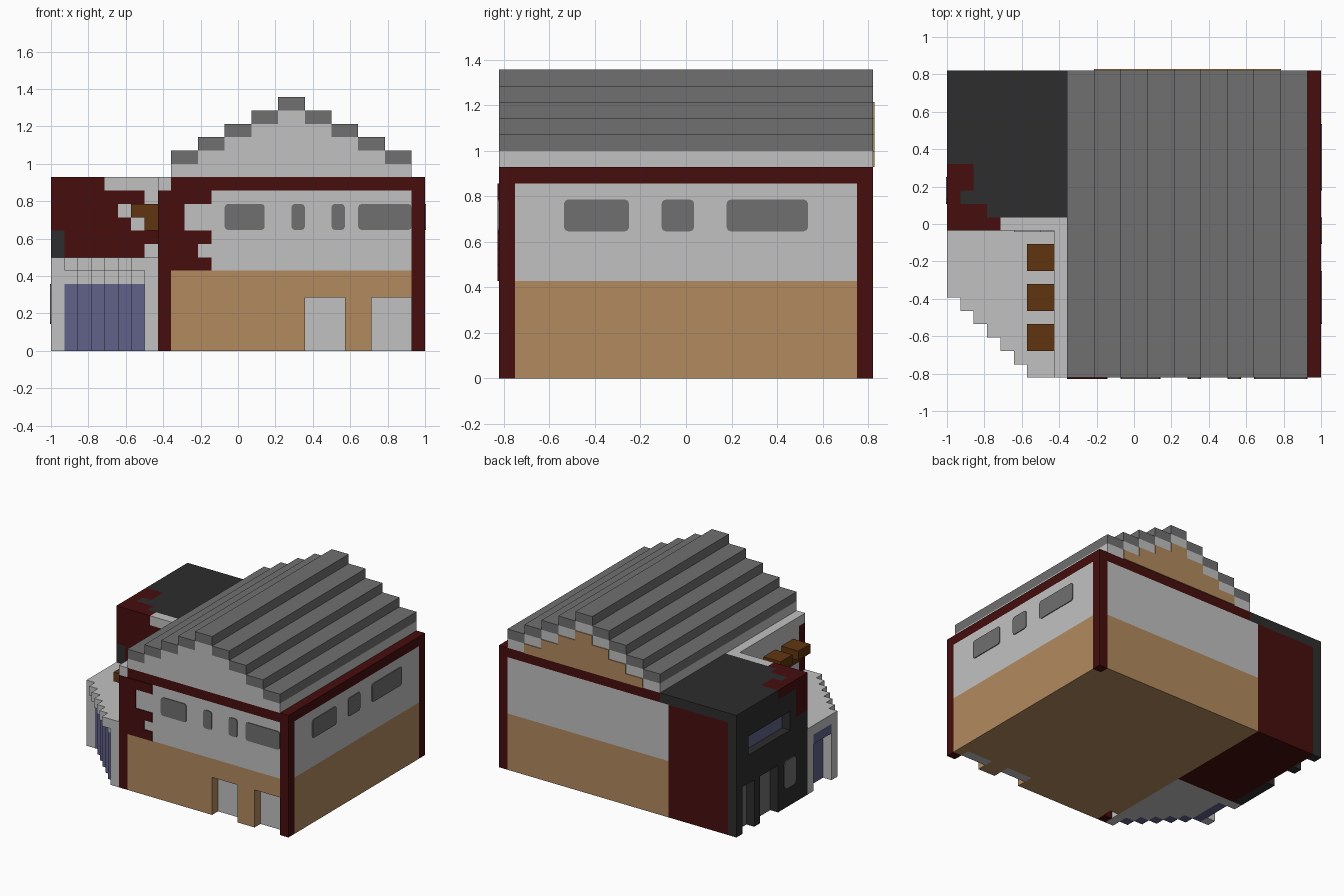
import bpy, bmesh, math

if "Cube" in bpy.data.objects:
    bpy.data.objects.remove(bpy.data.objects["Cube"])

U = 2 / 28            # one block of the building
T = 0.006 / U         # thickness of painted plates, in blocks


def srgb(r, g, b):
    f = lambda c: c / 12.92 if c <= 0.04045 else ((c + 0.055) / 1.055) ** 2.4
    return (f(r / 255), f(g / 255), f(b / 255), 1)


def material(name, *rgb):
    m = bpy.data.materials.new(name)
    m.diffuse_color = srgb(*rgb)
    m.use_nodes = True
    m.node_tree.nodes["Principled BSDF"].inputs["Base Color"].default_value = m.diffuse_color
    return m


PLASTER = material("light_plaster", 193, 193, 193)
TAN = material("tan_stone", 178, 138, 94)
ROOF = material("mid_grey", 112, 112, 112)
RED = material("dark_red", 70, 13, 13)
DARK = material("charcoal", 45, 45, 45)
BLUE = material("dusty_blue", 97, 97, 138)
BROWN = material("brown_wood", 97, 53, 16)


def world(i, j, k):
    return ((i - 14) * U, (j - 11.5) * U, k * U)


def finish(name, mat, bm):
    bmesh.ops.recalc_face_normals(bm, faces=bm.faces)
    me = bpy.data.meshes.new(name)
    bm.to_mesh(me)
    bm.free()
    me.materials.append(mat)
    bpy.context.collection.objects.link(bpy.data.objects.new(name, me))


def part(name, mat, boxes):
    """Boxes given in block units as (x0, x1, y0, y1, z0, z1)."""
    bm = bmesh.new()
    for x0, x1, y0, y1, z0, z1 in boxes:
        vs = bmesh.ops.create_cube(bm, size=1)["verts"]
        for v in vs:
            v.co = world(x1 if v.co.x > 0 else x0,
                         y1 if v.co.y > 0 else y0,
                         z1 if v.co.z > 0 else z0)
    finish(name, mat, bm)


def windows(name, side, rects, z0, z1, r=0.25):
    """Thin rounded plates on the front, right or left wall."""
    bm = bmesh.new()
    at = {"front": lambda a, z, d: (a, -d, z),
          "right": lambda a, z, d: (28 + d, a, z),
          "left": lambda a, z, d: (-d, a, z)}[side]
    for a0, a1 in rects:
        pts = []
        for ca, cz, start in ((a1 - r, z1 - r, 0), (a0 + r, z1 - r, 90),
                              (a0 + r, z0 + r, 180), (a1 - r, z0 + r, 270)):
            for s in (0, 45, 90):
                t = math.radians(start + s)
                pts.append((ca + r * math.cos(t), cz + r * math.sin(t)))
        rings = [[bm.verts.new(world(*at(a, z, d))) for a, z in pts] for d in (0, T)]
        for ring in rings:
            bm.faces.new(ring)
        n = len(pts)
        for q in range(n):
            p = (q + 1) % n
            bm.faces.new((rings[0][q], rings[0][p], rings[1][p], rings[1][q]))
    finish(name, ROOF, bm)


# --- Main hall walls ---
part("hall_lower_wall", TAN,
     [(8, 28, 2, 22, 0, 6), (8, 27, 22, 23, 0, 6)]
     + [(a, b, 0, 1, 0, 4) for a, b in ((9, 19), (22, 24))]
     + [(a, b, 1, 2, 0, 4) for a, b in ((9, 19), (22, 24), (27, 28))]
     + [(9, 27, 0, 1, 4, 6), (9, 28, 1, 2, 4, 6)])
part("hall_doors", PLASTER, [(19, 22, 1, 2, 0, 4), (24, 27, 1, 2, 0, 4)])
part("hall_upper_wall", PLASTER,
     [(8, 28, 1, 22, 6, 12), (9, 27, 0, 1, 6, 12), (8, 27, 22, 23, 6, 12),
      (8, 9, 0, 11, 12, 13)])
part("corner_posts", RED,
     [(8, 9, 0, 1, 0, 12), (27, 28, 0, 1, 0, 12), (27, 28, 22, 23, 0, 12)])
part("hall_top_beam", RED, [(9, 28, 0, 23, 12, 13)])
part("ragged_red_paint", RED,
     [(9, b, -T, 0, z0, z1) for b, z0, z1 in
      ((12, 11, 12), (10, 9, 11), (12, 8, 9), (11, 7, 8), (12, 6, 7))])
windows("front_windows", "front", ((13, 16), (18, 19), (21, 22), (23, 27)), 9.05, 11)
windows("right_windows", "right", ((4, 8), (10, 12), (14, 19)), 9.05, 11)

# --- Stepped gable and roof ---
part("gable", PLASTER, [(9 + 2 * s, 27 - 2 * s, 0, 23, 13 + s, 14 + s) for s in range(5)])
part("back_gable_panel", TAN,
     [(11 + 2 * s, 25 - 2 * s, 23, 23 + T, 13 + s, 14 + s) for s in range(4)])
steps = []
for s in range(5):
    steps.append((9 + 2 * s, 11 + 2 * s, 0, 23, 14 + s, 15 + s))
    if s < 4:
        steps.append((25 - 2 * s, 27 - 2 * s, 0, 23, 14 + s, 15 + s))
part("roof_steps", ROOF, steps)

# --- Tower at the back left ---
part("tower_core", RED, [(1, 8, 11, 23, 0, 12)])
part("tower_left_wall", DARK,
     [(0, 1) + b for b in
      ((11, 16, 0, 5), (19, 20, 0, 5), (22, 23, 0, 5), (11, 23, 5, 8),
       (11, 14, 8, 9), (13, 14, 9, 10), (21, 23, 8, 10), (13, 23, 10, 12))])
part("tower_left_red_corner", RED, [(0, 1, 11, 13, 9, 12)])
rows = [(11, 12, 4), (12, 13, 3), (13, 14, 1), (14, 16, 2)]
part("tower_roof_red_edge", RED, [(0, x, a, b, 12, 13) for a, b, x in rows])
part("tower_roof", DARK,
     [(x, 9, a, b, 12, 13) for a, b, x in rows[1:]] + [(0, 9, 16, 23, 12, 13)])
part("tower_roof_front_edge", PLASTER, [(4, 9, 11, 12, 12, 13)])
part("tower_front_worn_plaster", PLASTER,
     [(a, 8, 11 - T, 11, z, z + 1) for a, z in ((7, 11), (5, 10), (6, 9), (7, 7))])
part("tower_window_glass", BLUE, [(1 - T, 1, 14, 21, 8, 10)])
part("tower_doors", ROOF, [(1 - T, 1, 20, 22, 0, 5), (1 - T, 1, 16, 19, 0, 5)])
windows("tower_small_window", "left", ((13, 15),), 2, 5, 0.4)

# --- Garage with a diagonal stepped front ---
slab, body, door = [], [], []
for i in range(8):
    f = max(0, 6 - i)
    slab.append((i, i + 1, f, 11, 6, 7))
    if 1 <= i <= 6:
        back = 10 if i == 1 else f + 2
        door.append((i, i + 1, f + 1, back, 0, 5))
        body += [(i, i + 1, back, 11, 0, 5), (i, i + 1, f + 1, 11, 5, 6)]
body += [(7, 8, 0, 11, 0, 6), (0, 1, 6, 7, 0, 6), (0, 1, 10, 11, 0, 6)]
part("garage_roof", PLASTER, slab)
part("garage_walls", PLASTER, body)
part("garage_door", BLUE, door)
part("garage_side_lintel", BLUE, [(0, 1, 7, 10, 5, 6)])

# --- Wooden brackets on the left hall wall ---
part("wooden_brackets", BROWN,
     [b for y in (2, 5, 8) for b in ((6, 8, y, y + 2, 10, 11), (7, 8, y, y + 2, 9, 10))])
